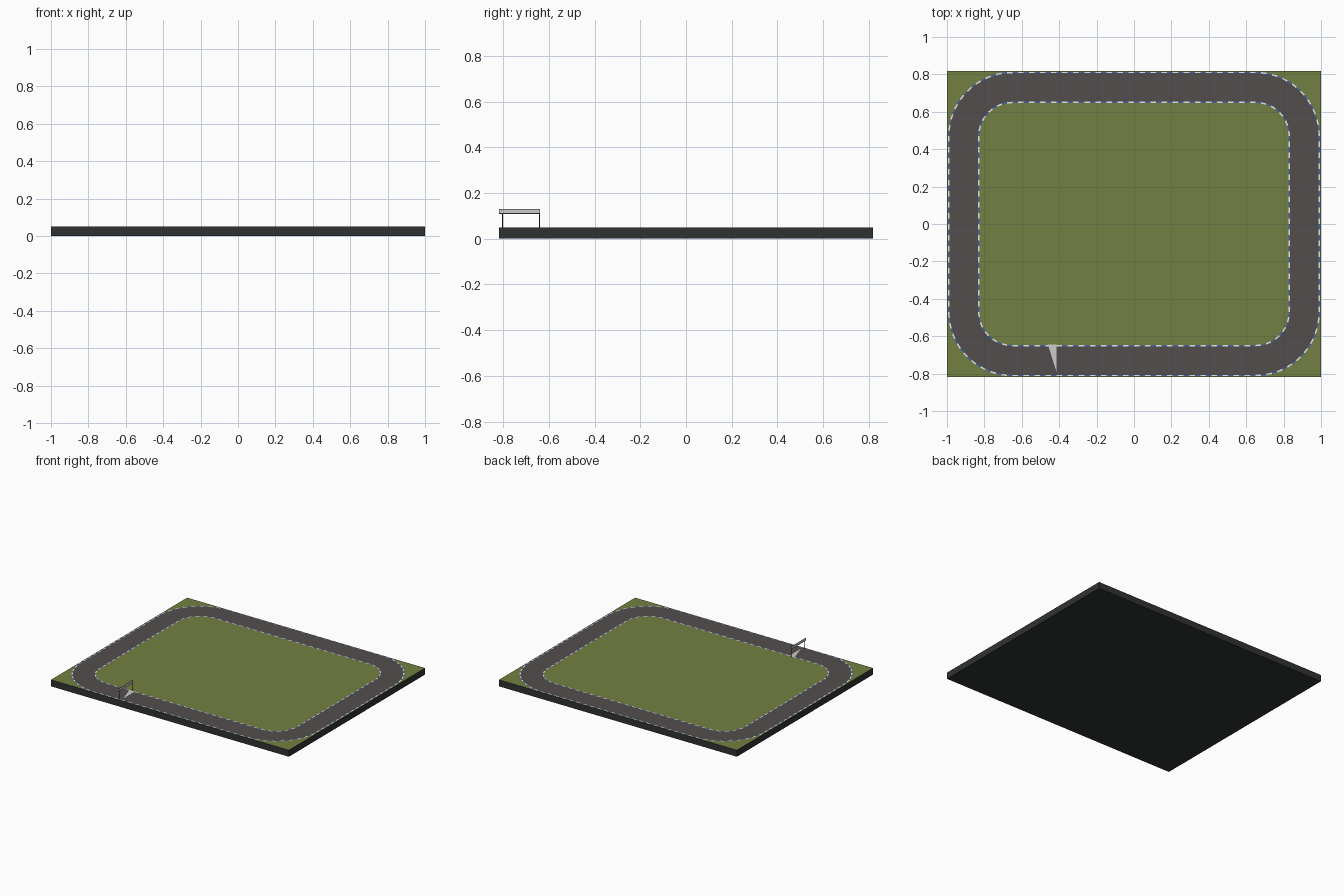
import bpy, bmesh, math
from mathutils import Vector

if "Cube" in bpy.data.objects:
    bpy.data.objects.remove(bpy.data.objects["Cube"])


def material(name, r, g, b):
    m = bpy.data.materials.new(name)
    m.diffuse_color = (r, g, b, 1)
    m.use_nodes = True
    m.node_tree.nodes["Principled BSDF"].inputs["Base Color"].default_value = m.diffuse_color
    return m


GRASS = material("grass green", 0.175, 0.216, 0.054)
SOIL = material("base charcoal", 0.03, 0.032, 0.032)
ASPHALT = material("asphalt grey", 0.084, 0.076, 0.074)
WHITE = material("kerb white", 0.8, 0.8, 0.8)
BLUE = material("kerb blue", 0.06, 0.13, 0.36)
SILVER = material("line grey", 0.6, 0.6, 0.6)
DARK = material("frame dark", 0.04, 0.04, 0.04)

HX, HY, TOP = 1.0, 0.817, 0.05     # base half sizes and height
CX, CY = 0.65, 0.47                # track corner centres
R_IN, R_OUT = 0.18, 0.34           # track corner radii


def finish(bm, name, mats):
    me = bpy.data.meshes.new(name)
    bm.to_mesh(me)
    bm.free()
    for m in mats:
        me.materials.append(m)
    ob = bpy.data.objects.new(name, me)
    bpy.context.collection.objects.link(ob)
    return ob


def stations(n_x, n_y, n_c):
    """Points (corner centre, outward direction) round the rounded rectangle."""
    out = []
    corners = [Vector((CX, CY)), Vector((-CX, CY)), Vector((-CX, -CY)), Vector((CX, -CY))]
    for k, c in enumerate(corners):
        for i in range(n_c):
            a = (k + i / n_c) * math.pi / 2
            out.append((c, Vector((math.cos(a), math.sin(a)))))
        a = (k + 1) * math.pi / 2
        d = Vector((math.cos(a), math.sin(a)))
        n = n_x if k % 2 == 0 else n_y
        for i in range(n):
            out.append((c.lerp(corners[(k + 1) % 4], i / n), d))
    return out


def strip(name, pts, r0, r1, z, mats):
    """Flat closed band between two radii; materials alternate along it."""
    bm = bmesh.new()
    rings = [[bm.verts.new((*(c + d * r), z)) for c, d in pts] for r in (r0, r1)]
    n = len(pts)
    for i in range(n):
        j = (i + 1) % n
        f = bm.faces.new((rings[0][i], rings[1][i], rings[1][j], rings[0][j]))
        f.material_index = i % len(mats)
    return finish(bm, name, mats)


def plate(name, corners, mat):
    bm = bmesh.new()
    bm.faces.new([bm.verts.new(p) for p in corners])
    return finish(bm, name, [mat])


def gate_plate(name, y0, y1, z0, z1, mat, x):
    return plate(name, [(x, y0, z0), (x, y1, z0), (x, y1, z1), (x, y0, z1)], mat)


# base slab: grass on the top face, charcoal elsewhere
bm = bmesh.new()
bmesh.ops.create_cube(bm, size=1)
for v in bm.verts:
    v.co = (v.co.x * 2 * HX, v.co.y * 2 * HY, (v.co.z + 0.5) * TOP)
bm.normal_update()
for f in bm.faces:
    f.material_index = 1 if f.normal.z > 0.5 else 0
finish(bm, "base_slab", [SOIL, GRASS])

# road and its dashed kerbs
strip("road", stations(1, 1, 16), R_IN, R_OUT, TOP + 0.0008, [ASPHALT])
K = 0.004
strip("outer_kerb", stations(44, 32, 18), R_OUT - K, R_OUT + K, TOP + 0.0016, [WHITE, BLUE])
strip("inner_kerb", stations(44, 32, 10), R_IN - K, R_IN + K, TOP + 0.0016, [WHITE, BLUE])

# wedge-shaped start marking
Z = TOP + 0.0018
plate("start_marking", [(-0.46, -0.645, Z), (-0.415, -0.79, Z), (-0.415, -0.645, Z)], SILVER)

# paper-thin start gate: posts, banner and dark banner edges
GX = -0.437
for side, y in (("outer", -0.803), ("inner", -0.641)):
    gate_plate(side + "_gate_post", y - 0.002, y + 0.002, TOP, 0.11, DARK, GX)
gate_plate("gate_banner", -0.817, -0.639, 0.109, 0.13, SILVER, GX)
for label, z in (("lower", 0.109), ("upper", 0.127)):
    for face, dx in (("front", 0.0006), ("back", -0.0006)):
        gate_plate(f"{label}_banner_edge_{face}", -0.817, -0.639, z, z + 0.003, DARK, GX + dx)
